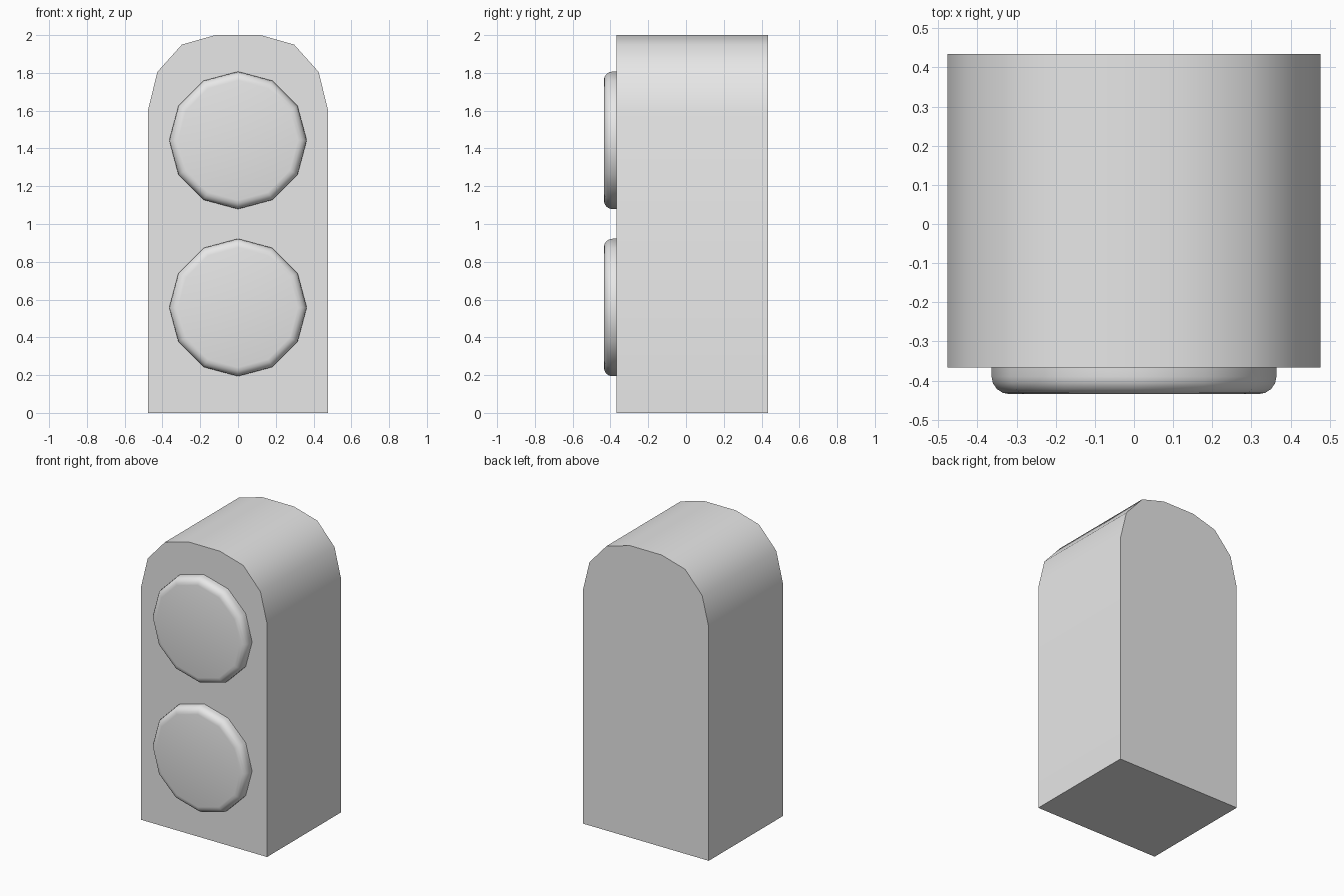
import bpy, bmesh, math
from mathutils import Matrix

cube = bpy.data.objects.get("Cube")
if cube:
    bpy.data.objects.remove(cube, do_unlink=True)

FRONT, BACK = -0.367, 0.435

grey = bpy.data.materials.new("plain_grey")
grey.use_nodes = True
grey.diffuse_color = (0.8, 0.8, 0.8, 1)
grey.node_tree.nodes["Principled BSDF"].inputs["Base Color"].default_value = (0.8, 0.8, 0.8, 1)


def finish(name, bm):
    """Turn a bmesh into a grey object with smooth curves and sharp rims."""
    bmesh.ops.recalc_face_normals(bm, faces=bm.faces[:])
    mesh = bpy.data.meshes.new(name)
    bm.to_mesh(mesh)
    bm.free()
    mesh.materials.append(grey)
    obj = bpy.data.objects.new(name, mesh)
    bpy.context.collection.objects.link(obj)
    bpy.ops.object.select_all(action="DESELECT")
    obj.select_set(True)
    bpy.context.view_layer.objects.active = obj
    bpy.ops.object.shade_smooth_by_angle(angle=math.radians(40))
    return obj


# Arched housing: mirrored half profile, extruded front to back
half = [(0.477, 0), (0.477, 1.6), (0.427, 1.805), (0.297, 1.95), (0.12, 2.0)]
outline = half + [(-x, z) for x, z in reversed(half)]
bm = bmesh.new()
face = bm.faces.new([bm.verts.new((x, FRONT, z)) for x, z in outline])
new = bmesh.ops.extrude_face_region(bm, geom=[face], use_keep_orig=True)["geom"]
bmesh.ops.translate(bm, vec=(0, BACK - FRONT, 0),
                    verts=[g for g in new if isinstance(g, bmesh.types.BMVert)])
finish("housing", bm)


# Round lenses: twelve-sided discs with a rounded front rim
def lens(name, z, radius=0.364, depth=0.068, sink=0.01):
    bm = bmesh.new()
    turn = Matrix.Rotation(math.pi / 2, 4, "X")
    bmesh.ops.create_cone(bm, cap_ends=True, segments=12, radius1=radius,
                          radius2=radius, depth=depth + sink, matrix=turn)
    bmesh.ops.translate(bm, verts=bm.verts[:],
                        vec=(0, FRONT - (depth - sink) / 2, z))
    rim = [e for e in bm.edges if all(v.co.y < FRONT - depth / 2 for v in e.verts)]
    bmesh.ops.bevel(bm, geom=rim, offset=0.045, offset_type="OFFSET",
                    segments=4, profile=0.5, affect="EDGES")
    finish(name, bm)


lens("upper_lens", 1.443)
lens("lower_lens", 0.558)
